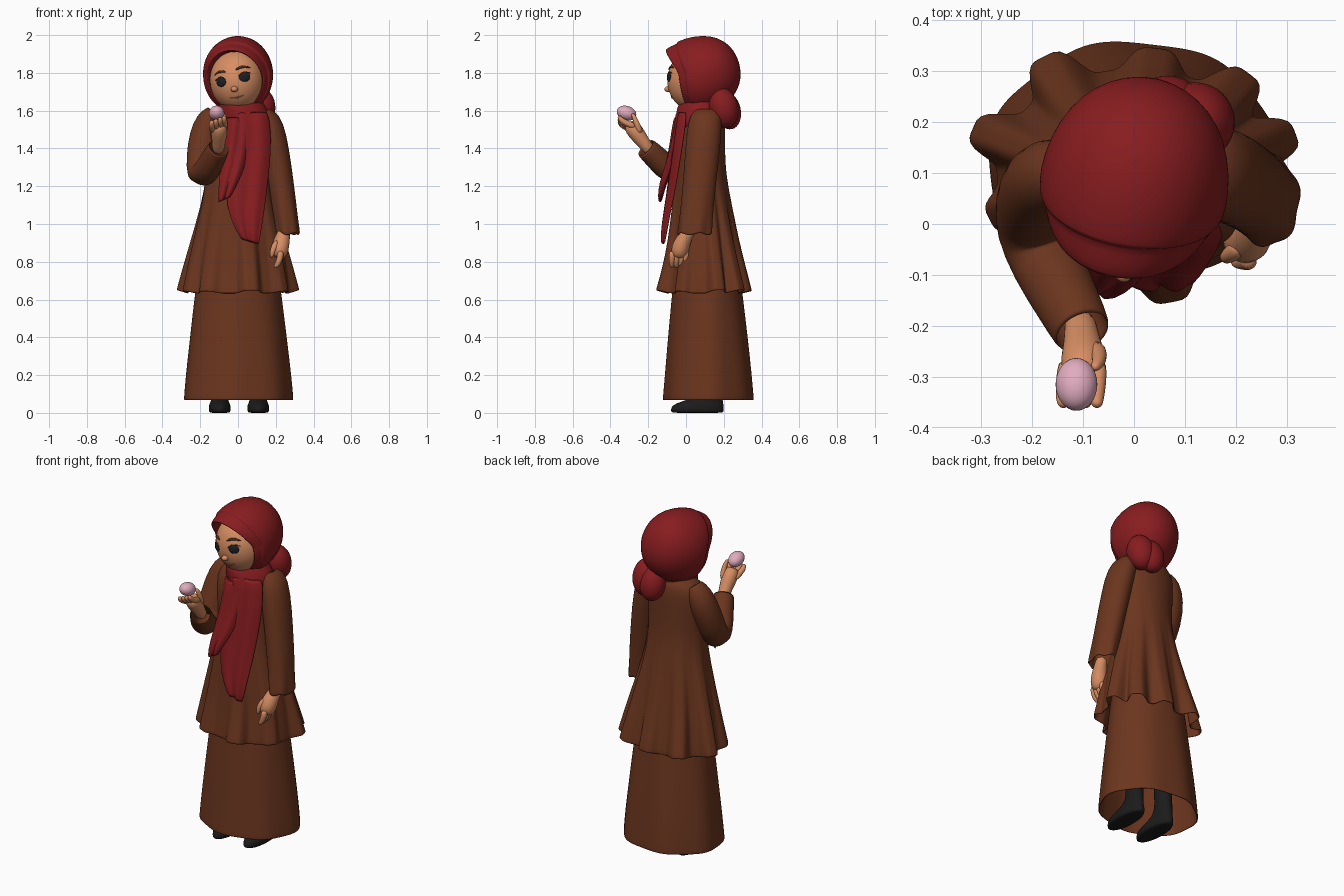
import bpy, bmesh
from math import sin, cos, pi, radians, sqrt, exp
from mathutils import Vector, Matrix

cube = bpy.data.objects.get("Cube")
if cube:
    bpy.data.objects.remove(cube, do_unlink=True)


def material(name, rgb):
    m = bpy.data.materials.new(name)
    m.use_nodes = True
    m.diffuse_color = (*rgb, 1)
    m.node_tree.nodes["Principled BSDF"].inputs["Base Color"].default_value = (*rgb, 1)
    return m


BROWN = material("brown cloth", (0.147, 0.036, 0.013))
RED = material("red scarf", (0.245, 0.012, 0.014))
SKIN = material("skin", (0.68, 0.27, 0.125))
BLACK = material("black leather", (0.011, 0.011, 0.011))
PINK = material("pink egg", (0.75, 0.41, 0.52))
HAIR = material("dark brow", (0.075, 0.024, 0.011))
EYE = material("dark eye", (0.012, 0.014, 0.018))
LIP = material("lip", (0.42, 0.13, 0.075))

# Head frame: turned a little to its right and tilted
HEAD = (Matrix.Translation((0.005, 0.1, 1.79)) @ Matrix.Rotation(radians(-12), 4, 'Z')
        @ Matrix.Rotation(radians(-4), 4, 'Y'))
TILT = Matrix.Rotation(radians(-8), 3, 'Y')


def finish(name, bm, mat, matrix=None, thick=0, subdiv=1):
    if matrix:
        bm.transform(matrix)
    bmesh.ops.recalc_face_normals(bm, faces=bm.faces)
    for f in bm.faces:
        f.smooth = True
    me = bpy.data.meshes.new(name)
    bm.to_mesh(me)
    bm.free()
    me.materials.append(mat)
    ob = bpy.data.objects.new(name, me)
    bpy.context.collection.objects.link(ob)
    if thick:
        s = ob.modifiers.new("cloth thickness", 'SOLIDIFY')
        s.thickness, s.offset = thick, 0
    if subdiv:
        ob.modifiers.new("smooth", 'SUBSURF').levels = subdiv
        ob.modifiers["smooth"].render_levels = subdiv
    return ob


def loft(name, rings, mat, closed=True, cap=(False, False), **kw):
    bm = bmesh.new()
    rows = [[bm.verts.new(p) for p in r] for r in rings]
    n = len(rows[0])
    for a, b in zip(rows, rows[1:]):
        for i in range(n if closed else n - 1):
            j = (i + 1) % n
            bm.faces.new((a[i], a[j], b[j], b[i]))
    for on, row in zip(cap, (rows[0], rows[-1])):
        if on:
            bm.faces.new(row)
    return finish(name, bm, mat, **kw)


def garment(name, profile, mat, fold=lambda a, z: (0, 0), n=64, **kw):
    """Stacked level ovals: z, centre x, centre y, radius x, radius y."""
    rings = []
    for z, cx, cy, rx, ry in profile:
        ring = []
        for i in range(n):
            a = 2 * pi * i / n
            out, lift = fold(a, z)
            ring.append((cx + (rx + out) * cos(a), cy + (ry + out) * sin(a), z + lift))
        rings.append(ring)
    return loft(name, rings, mat, **kw)


def tube(name, path, mat, n=12, cap=(True, True), **kw):
    """Round tube through points of x, y, z, radius."""
    pts = [Vector(p[:3]) for p in path]
    last, rings = None, []
    for i, p in enumerate(pts):
        t = (pts[min(i + 1, len(pts) - 1)] - pts[max(i - 1, 0)]).normalized()
        q = last[0].rotation_difference(t) @ last[1] if last else t.to_track_quat('Z', 'Y')
        last = (t, q)
        rings.append([p + q @ Vector((path[i][3] * cos(2 * pi * k / n),
                                      path[i][3] * sin(2 * pi * k / n), 0)) for k in range(n)])
    return loft(name, rings, mat, cap=cap, **kw)


def ball(name, centre, size, mat, matrix=Matrix(), rot=Matrix(), seg=32):
    bm = bmesh.new()
    bmesh.ops.create_uvsphere(bm, u_segments=seg, v_segments=seg // 2, radius=1)
    m = matrix @ Matrix.Translation(centre) @ rot @ Matrix.Diagonal((*size, 1))
    return finish(name, bm, mat, matrix=m, subdiv=0)


# Tunic with deep folds towards the hem
FOLDS = [(161, 1.05), (122, 1.05), (82, .7), (47, 1), (17, 1), (-35, .6), (-77, .9), (-125, .6), (202, .6)]


def tunic_fold(a, z):
    drop = max(0, (1.25 - z) / 0.6) ** 1.5
    bump = 0
    for deg, w in FOLDS:
        d = (a - radians(deg) + pi) % (2 * pi) - pi
        bump += w * exp(-(d / 0.18) ** 4) * (1 - 0.1 * cos(18 * d))
    return (0.068 * bump - 0.01) * drop, 0.018 * (bump - 0.7) * drop ** 2


garment("tunic", [(1.63, 0, .1, .06, .06), (1.605, 0, .105, .135, .09), (1.55, 0, .085, .183, .118),
                  (1.4, 0, .08, .168, .122), (1.27, 0, .078, .162, .128), (1.1, 0, .085, .19, .15),
                  (.9, 0, .095, .235, .17), (.76, 0, .1, .26, .192), (.66, 0, .1, .275, .21),
                  (.645, 0, .1, .277, .212)], BROWN, tunic_fold, n=96, thick=0.008)

# Long skirt, open below
garment("skirt", [(.8, 0, .11, .2, .165), (.65, 0, .113, .223, .18), (.4, 0, .117, .252, .207),
                  (.2, 0, .12, .275, .225), (.08, 0, .12, .285, .235), (.068, 0, .12, .285, .236)], BROWN,
        lambda a, z: (0.007 * sin(7 * a + 1) * (0.8 - z), 0), thick=0.008)

# Sleeves
garment("left_sleeve", [(1.61, .12, .11, .04, .05), (1.58, .155, .105, .062, .08),
                        (1.48, .183, .095, .07, .09), (1.3, .213, .08, .068, .085),
                        (1.1, .243, .06, .063, .083), (.98, .258, .048, .06, .085),
                        (.945, .262, .046, .062, .088)], BROWN,
        lambda a, z: (0.004 * sin(6 * a), 0.006 * sin(5 * a)) if z < 1 else (0, 0),
        n=40, thick=0.008)
tube("right_sleeve", [(-.12, .1, 1.59, .045), (-.152, .1, 1.55, .068), (-.18, .085, 1.47, .075),
                      (-.195, .045, 1.36, .075), (-.197, -.005, 1.252, .073), (-.17, -.08, 1.272, .068),
                      (-.13, -.155, 1.35, .06), (-.1, -.215, 1.405, .054)],
     BROWN, n=32, cap=(False, False), thick=0.008)

# Legs and shoes
for side, x in (("right", -.097), ("left", .107)):
    garment(side + "_shoe", [(0, x, .06, .045, .13), (.003, x, .06, .057, .141), (.03, x, .06, .06, .142),
                             (.05, x, .07, .053, .128), (.068, x, .1, .045, .095),
                             (.1, x, .135, .042, .058), (.2, x, .13, .046, .05),
                             (.45, x, .12, .055, .055)], BLACK, n=24, cap=(True, True))

# Head scarf hood: rings along the head's depth, stepping in at the front band
HOOD = [(-.19, .012, .014, .0), (-.182, .06, .065, .005), (-.15, .115, .128, .008),
        (-.1, .156, .173, .008), (-.03, .182, .204, .005), (.03, .187, .206, -.002),
        (.06, .182, .193, -.012), (.07, .177, .187, -.013), (.068, .171, .181, -.015),
        (.09, .165, .173, -.02), (.11, .155, .16, -.025), (.115, .148, .154, -.027),
        (.1, .141, .15, -.027), (.03, .135, .148, -.027)]


def hood_ring(depth, rx, rz, cz, n=64):
    ring = []
    for i in range(n):
        a = 2 * pi * i / n
        z = cz + rz * sin(a)
        lean = (1.0 if z > 0 else 0.2) * z * max(0, depth) / 0.15
        ring.append((rx * cos(a), -depth - lean, z))
    return ring


loft("scarf_hood", [hood_ring(*r) for r in HOOD], RED, cap=(True, False), matrix=HEAD)

# Gathered bun under the scarf, in two lobes
for name, c, s in (("inner", (.066, .222, 1.6), (.074, .068, .1)),
                   ("outer", (.12, .2, 1.615), (.078, .077, .107))):
    ball("scarf_bun_" + name, c, s, RED, rot=Matrix.Rotation(radians(12), 4, 'X'))

# Scarf around the neck
garment("scarf_neck_wrap", [(1.69, .01, .09, .1, .1), (1.645, .015, .08, .118, .112),
                            (1.62, .02, .07, .122, .115), (1.6, .025, .068, .13, .115),
                            (1.56, .03, .062, .138, .114), (1.5, .035, .06, .12, .104)], RED,
        lambda a, z: (0.004 * sin(3 * a + 40 * z), 0.012 * sin(a * 2)), cap=(True, True))


def panel(name, rows, slant):
    """Hanging cloth: z, left edge, right edge, y for each row."""
    grid = []
    for k, (z, x0, x1, y) in enumerate(rows):
        f = k / (len(rows) - 1)
        grid.append([(x0 + (x1 - x0) * u, y + .05 * (1 - f) * (2 * u - 1) ** 2 + .007 * sin(13 * u + 2 * f),
                      z - slant * f * u) for u in [i / 16 for i in range(17)]])
    loft(name, grid, RED, closed=False, thick=0.016)


panel("scarf_long_end", [(1.6, -.075, .16, -.045), (1.45, -.065, .178, -.06), (1.3, -.065, .165, -.076),
                         (1.15, -.065, .148, -.096), (1.03, -.045, .13, -.115), (.915, .02, .11, -.124)], .03)
panel("scarf_short_end", [(1.57, -.075, .07, -.056), (1.42, -.08, .06, -.076), (1.3, -.092, .04, -.1),
                          (1.2, -.1, .0, -.132), (1.11, -.104, -.04, -.138)], -.03)

# Face, with its features tilted a little further
FC, FS = Vector((0, -.05, -.03)), Vector((.145, .15, .165))


def on_face(x, z, out=0.0):
    x, _, z = TILT @ Vector((x, 0, z))
    d = 1 - ((x - FC.x) / FS.x) ** 2 - ((z - FC.z) / FS.z) ** 2
    return Vector((x, FC.y - FS.y * sqrt(max(d, 0)) - out, z))


ball("face", FC, FS, SKIN, HEAD, seg=48)
ball("nose", on_face(0, -.078), (.019, .022, .016), SKIN, HEAD)
for side, s in (("right", -1), ("left", 1)):
    ball(side + "_eye", on_face(s * .064, -.025, -.003), (.031, .01, .026), EYE, HEAD,
         Matrix.Rotation(radians(s * 24), 4, 'Z'))
    brow = [(.026, .02, .004), (.05, .03, .008), (.075, .03, .007), (.1, .016, .003)]
    tube(side + "_brow", [(*on_face(s * x, z), r) for x, z, r in brow], HAIR, matrix=HEAD)
    lash = [(.034, -.019, .002), (.05, .0, .003), (.072, .002, .003), (.1, -.013, .003)]
    tube(side + "_lashes", [(*on_face(s * x, z, .002), r) for x, z, r in lash], HAIR, matrix=HEAD)
tube("mouth", [(*on_face(x, -.124 + 4 * x * x), r) for x, r in
               ((-.042, .002), (-.022, .004), (0, .0045), (.022, .004), (.042, .002))], LIP, matrix=HEAD)

# Right hand holding the egg
tube("right_palm", [(-.107, -.18, 1.375, .032), (-.103, -.22, 1.425, .034), (-.1, -.25, 1.465, .042),
                    (-.1, -.28, 1.505, .046), (-.1, -.305, 1.538, .034)], SKIN, n=16)
for i in range(4):
    x, drop = -.068 - .022 * i, .008 * (i - 1)
    tube(f"right_finger_{i + 1}", [(x, -.265, 1.505 - drop, .017), (x - .003, -.315, 1.525 - drop, .017),
                                   (x - .006, -.346, 1.543 - drop, .015),
                                   (x - .004, -.357, 1.565 - drop, .01)], SKIN)
tube("right_thumb", [(-.078, -.24, 1.475, .02), (-.066, -.258, 1.525, .016),
                     (-.07, -.274, 1.565, .013), (-.08, -.285, 1.587, .008)], SKIN)
ball("egg", (-.113, -.315, 1.587), (.041, .053, .038), PINK, rot=Matrix.Rotation(radians(-18), 4, 'X'))

# Left hand hanging
tube("left_palm", [(.252, .035, .99, .031), (.24, 0, .94, .036), (.226, -.025, .89, .048),
                   (.218, -.036, .85, .047), (.208, -.038, .82, .03)], SKIN, n=16)
for i in range(4):
    y = -.072 + .024 * i
    tube(f"left_finger_{i + 1}", [(.226, y, .86, .018), (.224, y - .002, .82, .018),
                                  (.21, y - .003, .788, .015), (.194, y - .003, .768, .01)], SKIN)
tube("left_thumb", [(.214, -.038, .91, .022), (.192, -.058, .88, .018), (.18, -.066, .85, .014),
                    (.178, -.066, .82, .008)], SKIN)
